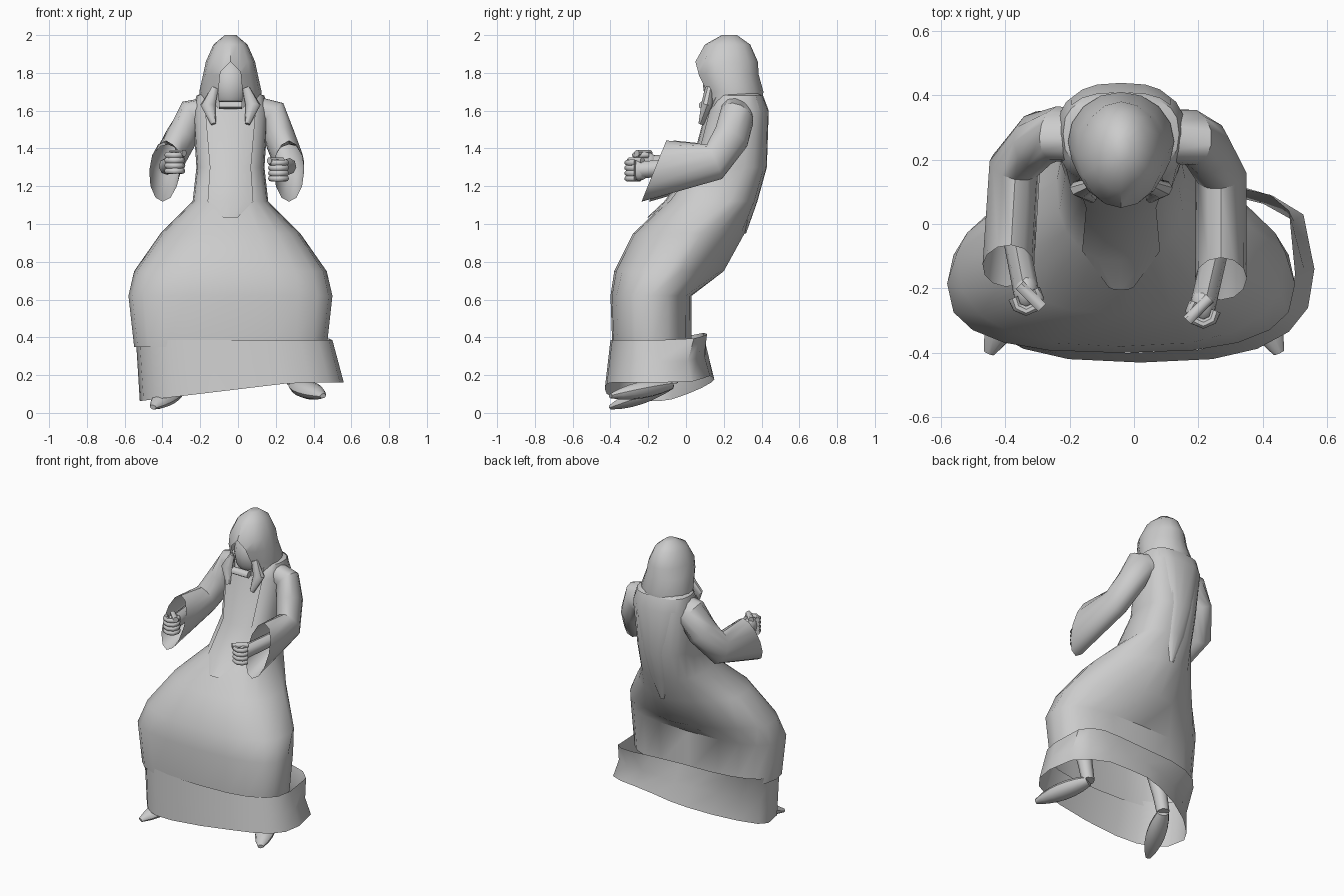
import bpy
import bmesh
from math import sin, cos, pi, radians
from mathutils import Vector

if "Cube" in bpy.data.objects:
    bpy.data.objects.remove(bpy.data.objects["Cube"])

MIDLINE = -.04
SIDES = (("left", 1), ("right", -1))


def finish(name, bm):
    bmesh.ops.recalc_face_normals(bm, faces=bm.faces)
    mesh = bpy.data.meshes.new(name)
    bm.to_mesh(mesh)
    bm.free()
    obj = bpy.data.objects.new(name, mesh)
    bpy.context.collection.objects.link(obj)
    bpy.ops.object.select_all(action="DESELECT")
    obj.select_set(True)
    bpy.context.view_layer.objects.active = obj
    bpy.ops.object.shade_smooth_by_angle(angle=radians(45))


def loft(name, rings, closed=True, start_cap=False, end_cap=False, skip=None):
    """Skin equal point rings; skip(row, column) leaves a gap."""
    bm = bmesh.new()
    rows = [[bm.verts.new(point) for point in ring] for ring in rings]
    count = len(rows[0])
    for i, (low, high) in enumerate(zip(rows, rows[1:])):
        for j in range(count if closed else count - 1):
            if not (skip and skip(i, j)):
                k = (j + 1) % count
                bm.faces.new((low[j], low[k], high[k], high[j]))
    if start_cap:
        bm.faces.new(rows[0])
    if end_cap:
        bm.faces.new(rows[-1])
    finish(name, bm)


def power(value, exponent):
    return abs(value) ** exponent * (1 if value >= 0 else -1)


def section(z, width, front, back, center=MIDLINE, count=20):
    """Horizontal slice starting at the front: wide ones are squarer, deep ones pinch behind."""
    middle, depth = (front + back) / 2, (back - front) / 2
    front_power = .75 if width > .17 else 1
    back_power = 1.3 if depth > .25 else front_power
    ring = []
    for j in range(count):
        angle = 2 * pi * j / count - pi / 2
        exponent = front_power if sin(angle) < 0 else back_power
        ring.append(Vector((center + width * power(cos(angle), exponent),
                            middle + depth * power(sin(angle), exponent), z)))
    return ring


def tube(name, points, radii, count=8, slant=0, end_cap=True):
    """Tube along points; each radius is a (side, up) pair, the end may be cut at a slant."""
    points = [Vector(point) for point in points]
    last = len(points) - 1
    rings = []
    for i, (point, (wide, tall)) in enumerate(zip(points, radii)):
        along = (points[min(i + 1, last)] - points[max(i - 1, 0)]).normalized()
        side = along.cross(Vector((0, -1, 2))).normalized()
        up = side.cross(along)
        cut = slant if i == last else 0
        ring = []
        for j in range(count):
            angle = 2 * pi * j / count
            ring.append(point + side * wide * cos(angle) + (up * tall - along * cut) * sin(angle))
        rings.append(ring)
    loft(name, rings, start_cap=True, end_cap=end_cap)


def ellipsoid(name, center, size):
    bm = bmesh.new()
    bmesh.ops.create_uvsphere(bm, u_segments=12, v_segments=8, radius=1)
    bmesh.ops.scale(bm, vec=size, verts=bm.verts)
    bmesh.ops.translate(bm, vec=center, verts=bm.verts)
    finish(name, bm)


# Robe from knees and seat up to the neck: height, half width, front, back
robe = [section(*row) for row in (
    (.35, .51, -.39, .03),
    (.62, .54, -.4, .03),
    (.75, .51, -.38, .2),
    (.95, .37, -.28, .31),
    (1.12, .2, -.1, .37),
    (1.3, .18, .04, .42),
    (1.6, .2, .12, .43),
    (1.68, .18, .16, .4),
    (1.72, .07, .18, .37))]
loft("robe", robe, end_cap=True)

# Lower skirt band, its hem sloping up to the left, with a loose back corner
band = []
for step in range(3):
    f = step / 2
    ring = section(.145 + .26 * f, .54 - .02 * f, -.43 + .03 * f, .15 - .06 * f,
                   center=.02 - .04 * f)
    for point in ring:
        point.z += .12 * (1 - f) * min(point.x, .3) + .2 * max(point.y, -.1)
        if point.y > -.12:
            point.y += .25 * max(point.x - .1, 0)
    band.append(ring)
loft("skirt_band", band)


# Tapered cloth panels that hug the robe, front and back
def panel(name, column, push, reach, span, taper):
    tip = [a.lerp(b, reach) for a, b in zip(robe[4], robe[3])]
    rows = []
    for ring, narrow in zip([tip] + robe[4:8], taper):
        spine = ring[column]
        rows.append([spine.lerp(ring[column + j], narrow) + Vector((0, push, 0))
                     for j in range(-span, span + 1)])
    loft(name, rows, closed=False)


panel("front_panel", 0, -.015, .5, 2, (.2, .9, .9, 1, 1))
panel("back_panel", 10, .008, 1, 3, (.05, .4, .6, .9, 1))


# Curled hand with a thumb on top
def fist(label, center, inward):
    ellipsoid(label + "_palm", center, (.04, .06, .055))
    for finger in range(4):
        points = []
        for j in range(6):
            angle = pi + j * pi / 4
            offset = Vector((inward * cos(angle), sin(angle) - .5, 1 - .7 * finger))
            points.append(center + offset * .04)
        tube(f"{label}_finger_{finger}", points, [(.016, .016)] * len(points))
    thumb = [center + Vector((inward * reach, -reach, .05)) for reach in (-.02, .02, .05)]
    tube(label + "_thumb", thumb, [(.018, .018)] * len(thumb))


# Wide sleeves with hanging cuffs, the right arm held further out and back
for label, side in SIDES:
    shift = 0 if side > 0 else 1
    arm = []
    for i, (out, y, z) in enumerate((
            (.13, .27, 1.58),
            (.22, .27, 1.57),
            (.26, .24, 1.46),
            (.31, .15, 1.33),
            (.31, -.17, 1.28))):
        out += shift * (.02 * i - .04)
        arm.append(Vector((MIDLINE + side * out, y + shift * .01 * i, z)))
    radii = [(.08, .1)] * 4 + [(.08, .15)]
    tube(label + "_sleeve", arm, radii, count=12, slant=.09, end_cap=False)
    cuff = arm[-1]
    hand = cuff + Vector((-side * .055, -.08, .025 - side * .02))
    tube(label + "_wrist", (arm[-2].lerp(cuff, .5), hand), [(.04, .045)] * 2)
    fist(label, hand, -side)

# Hood with an arched opening: height, half width, front, back
hood = [section(*row, count=16) for row in (
    (1.62, .15, .1, .4),
    (1.7, .165, .1, .41),
    (1.79, .145, .055, .385),
    (1.86, .13, .05, .38),
    (1.95, .09, .1, .34),
    (2, .03, .19, .27))]
for j in (1, -1):
    hood[3][j].z -= .05
for point in hood[0]:
    point.z += .15 * (point.y - .3)
loft("hood", hood, end_cap=True, skip=lambda i, j: i < 3 and j in (0, 15))
ellipsoid("face", (MIDLINE, .21, 1.73), (.11, .12, .15))

# Hanging hood ends and the band between them
for label, side in SIDES:
    lappet = [(MIDLINE + side * out, y, z)
              for out, y, z in ((.08, .12, 1.72), (.12, .11, 1.63), (.09, .08, 1.53))]
    tube(label + "_hood_lappet", lappet, ((.02, .02), (.04, .03), (.015, .015)))
tube("chin_band", [(MIDLINE + out, .09, 1.63) for out in (-.06, .06)], [(.025, .02)] * 2)

# Legs and pointed shoes, the left one resting higher
for label, side in SIDES:
    heel = Vector((side * .3, -.08, .15))
    toe = Vector((side * .45, -.4, .06 + side * .03))
    steps = [i / 6 for i in range(7)]
    widths = [.065 * sin(pi * (.15 + .8 * f)) ** .7 for f in steps]
    tube(label + "_shoe", [heel.lerp(toe, f) for f in steps],
         [(wide, wide * .7) for wide in widths], count=10)
    knee = Vector((side * .3, -.17, .58))
    tube(label + "_leg", (heel, heel.lerp(knee, .3), knee), ((.04, .04), (.045, .045), (.075, .075)))
